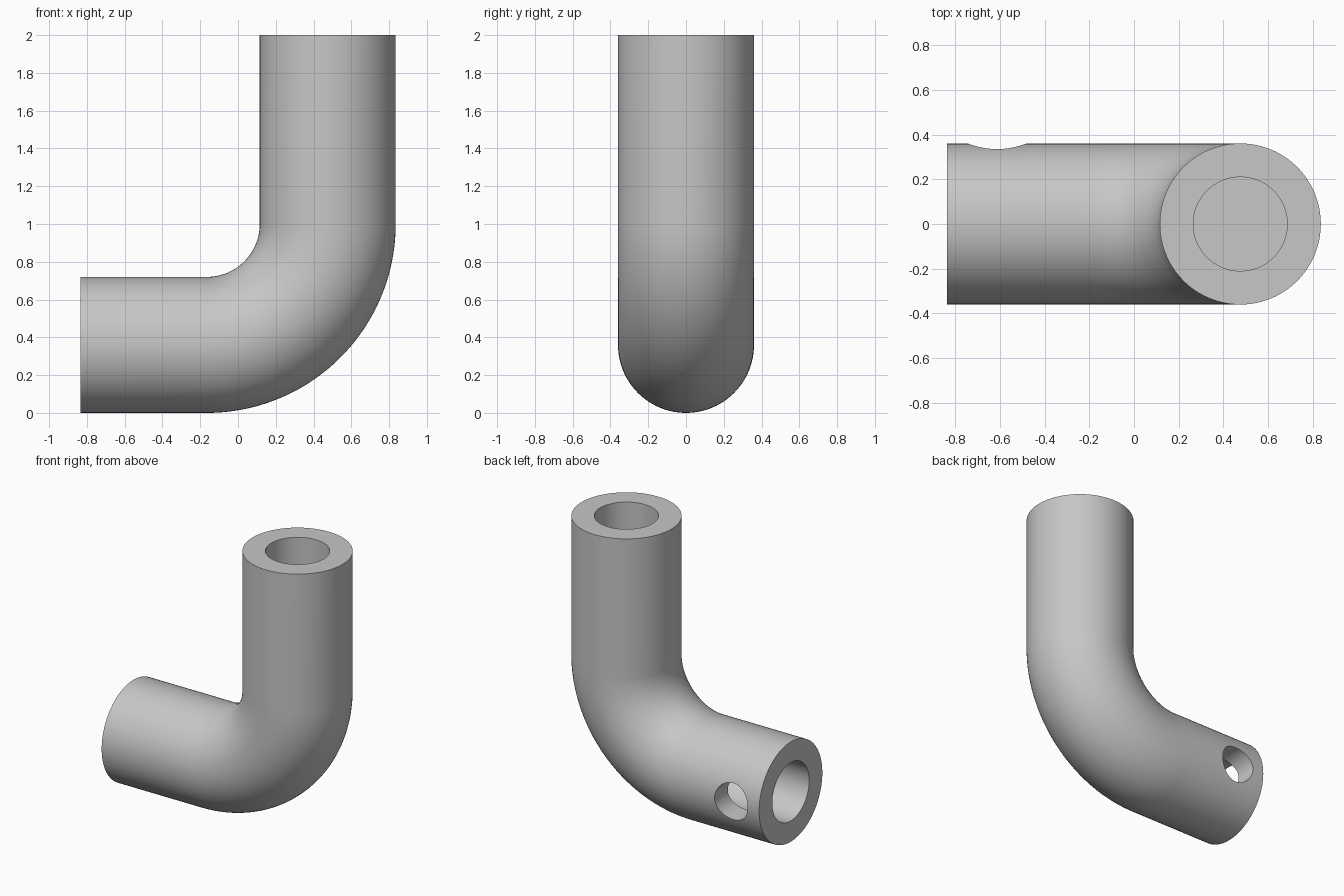
import bpy, bmesh, math
from mathutils import Vector, Matrix

cube = bpy.data.objects.get("Cube")
if cube:
    bpy.data.objects.remove(cube, do_unlink=True)

SIDES = 96
OUTER, BORE, BEND = 0.36, 0.21, 0.64
END_X, BEND_X, BEND_Z, TOP_Z = -0.835, -0.165, 1.0, 2.0

grey = bpy.data.materials.new("light grey")
grey.use_nodes = True
colour = (0.57, 0.57, 0.57, 1)
grey.diffuse_color = colour
grey.node_tree.nodes["Principled BSDF"].inputs["Base Color"].default_value = colour


def ring(bm, x, z, angle, radius):
    """Circle across the path, whose direction is turned up from +x by angle."""
    side = Vector((-math.sin(angle), 0, math.cos(angle)))
    verts = []
    for i in range(SIDES):
        a = math.tau * i / SIDES
        verts.append(bm.verts.new(Vector((x, 0, z)) + radius *
                                  (side * math.cos(a) + Vector((0, 1, 0)) * math.sin(a))))
    return verts


# Stations: bore floor, bore mouth, outer skin round the bend, bore mouth, bore floor
up = math.pi / 2
stations = [(BEND_X, OUTER, 0, BORE), (END_X, OUTER, 0, BORE), (END_X, OUTER, 0, OUTER)]
STEPS = 40
for k in range(STEPS + 1):
    t = up * k / STEPS
    stations.append((BEND_X + BEND * math.sin(t), BEND_Z - BEND * math.cos(t), t, OUTER))
TOP_X = BEND_X + BEND
stations += [(TOP_X, TOP_Z, up, OUTER), (TOP_X, TOP_Z, up, BORE), (TOP_X, BEND_Z, up, BORE)]

# Bent tube with a blind bore at each end
bm = bmesh.new()
rings = [ring(bm, *s) for s in stations]
for a, b in zip(rings, rings[1:]):
    for i in range(SIDES):
        j = (i + 1) % SIDES
        bm.faces.new((a[i], a[j], b[j], b[i]))
bm.faces.new(rings[0])
bm.faces.new(rings[-1])
bmesh.ops.recalc_face_normals(bm, faces=bm.faces)
mesh = bpy.data.meshes.new("bent_tube")
bm.to_mesh(mesh)
bm.free()
mesh.materials.append(grey)
tube = bpy.data.objects.new("bent_tube", mesh)
bpy.context.collection.objects.link(tube)

# Cross hole through the back wall into the lower bore
bm = bmesh.new()
bmesh.ops.create_cone(bm, cap_ends=True, segments=64, radius1=0.132, radius2=0.132, depth=0.5,
                      matrix=Matrix.Translation((-0.612, 0.27, OUTER)) @ Matrix.Rotation(up, 4, 'X'))
cut_mesh = bpy.data.meshes.new("cross_hole_cutter")
bm.to_mesh(cut_mesh)
bm.free()
cut_mesh.materials.append(grey)
cutter = bpy.data.objects.new("cross_hole_cutter", cut_mesh)
cutter.hide_render = True
bpy.context.collection.objects.link(cutter)

cut = tube.modifiers.new("cross_hole", 'BOOLEAN')
cut.operation = 'DIFFERENCE'
cut.solver = 'EXACT'
cut.object = cutter

bpy.ops.object.select_all(action='DESELECT')
tube.select_set(True)
bpy.context.view_layer.objects.active = tube
bpy.ops.object.modifier_apply(modifier=cut.name)
bpy.data.objects.remove(cutter, do_unlink=True)
bpy.ops.object.shade_smooth_by_angle(angle=math.radians(30))
